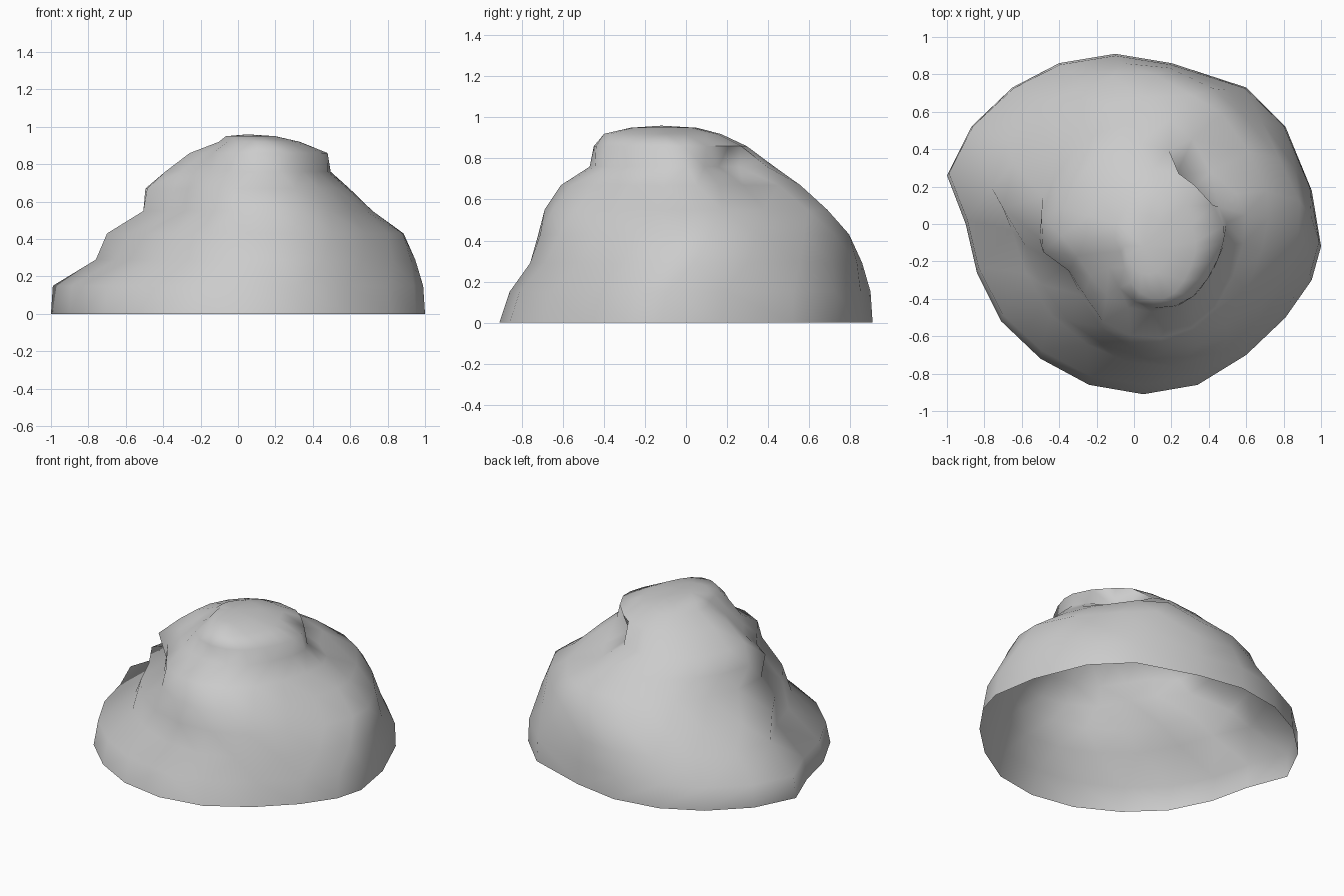
import bpy, bmesh
from math import radians, atan2, exp, pi
from mathutils import Vector, Matrix

default_cube = bpy.data.objects.get("Cube")
if default_cube:
    bpy.data.objects.remove(default_cube, do_unlink=True)

# Ground outline of the mound
OUTLINE = [(-1, .26), (-.87, .52), (-.65, .73), (-.4, .86), (-.1, .91),
           (.2, .86), (.6, .73), (.81, .52), (.95, .18), (1, -.12),
           (.95, -.3), (.81, -.5), (.6, -.7), (.34, -.86), (.05, -.91),
           (-.24, -.86), (-.5, -.72), (-.71, -.52), (-.84, -.26), (-.9, 0)]

# Height, left, right, front and back reach, twist in degrees
RINGS = [(0, -1, 1, -.91, .91, 0), (.15, -.99, .99, -.86, .9, 0),
         (.29, -.76, .95, -.76, .86, 6), (.43, -.7, .89, -.72, .8, 12),
         (.55, -.51, .72, -.69, .69, 20), (.67, -.5, .61, -.61, .57, 25),
         (.76, -.39, .51, -.47, .44, 20), (.86, -.26, .48, -.45, .3, 15),
         (.92, -.11, .33, -.4, .17, 10), (.95, -.07, .2, -.27, .05, 5)]

# Hollows: direction in degrees, height, depth
HOLLOWS = [(38, .75, .4), (45, .36, .14), (-135, .62, .17), (-125, .88, .15)]


def fit(value, low, high, new_low, new_high):
    return new_low + (value - low) / (high - low) * (new_high - new_low)


def pinch(angle, z):
    """Inward scale caused by the hollows at this direction and height."""
    total = 0
    for direction, height, depth in HOLLOWS:
        turn = (angle - radians(direction) + pi) % (2 * pi) - pi
        total += depth * exp(-(turn / .4) ** 2 - ((z - height) / .09) ** 2)
    return 1 - total


def ring_points(z, left, right, front, back, twist):
    spin = Matrix.Rotation(radians(twist), 2)
    points = [spin @ Vector(p) for p in OUTLINE]
    xs, ys = [p.x for p in points], [p.y for p in points]
    for p in points:
        q = Vector((fit(p.x, min(xs), max(xs), left, right),
                    fit(p.y, min(ys), max(ys), front, back)))
        q *= pinch(atan2(q.y, q.x), z)
        yield (q.x, q.y, z)


# Stone colour
stone = bpy.data.materials.new("stone grey")
stone.use_nodes = True
grey = (.6, .6, .6, 1)
stone.diffuse_color = grey
stone.node_tree.nodes["Principled BSDF"].inputs["Base Color"].default_value = grey

# Open-bottomed shell lofted through the rings
bm = bmesh.new()
loops = [[bm.verts.new(p) for p in ring_points(*ring)] for ring in RINGS]
count = len(OUTLINE)
for lower, upper in zip(loops, loops[1:]):
    for i in range(count):
        j = (i + 1) % count
        bm.faces.new((lower[i], upper[i], upper[j], lower[j]))

# Rounded crown
peak = bm.verts.new((.05, -.12, .96))
for i in range(count):
    bm.faces.new((loops[-1][i], peak, loops[-1][(i + 1) % count]))
bmesh.ops.triangulate(bm, faces=bm.faces[:])
bm.normal_update()

mesh = bpy.data.meshes.new("rock_mound")
bm.to_mesh(mesh)
bm.free()
mesh.materials.append(stone)
rock = bpy.data.objects.new("rock_mound", mesh)
bpy.context.collection.objects.link(rock)

# Soft shading with the sharp ledges kept
bpy.ops.object.select_all(action='DESELECT')
rock.select_set(True)
bpy.context.view_layer.objects.active = rock
bpy.ops.object.shade_smooth_by_angle(angle=radians(70))
